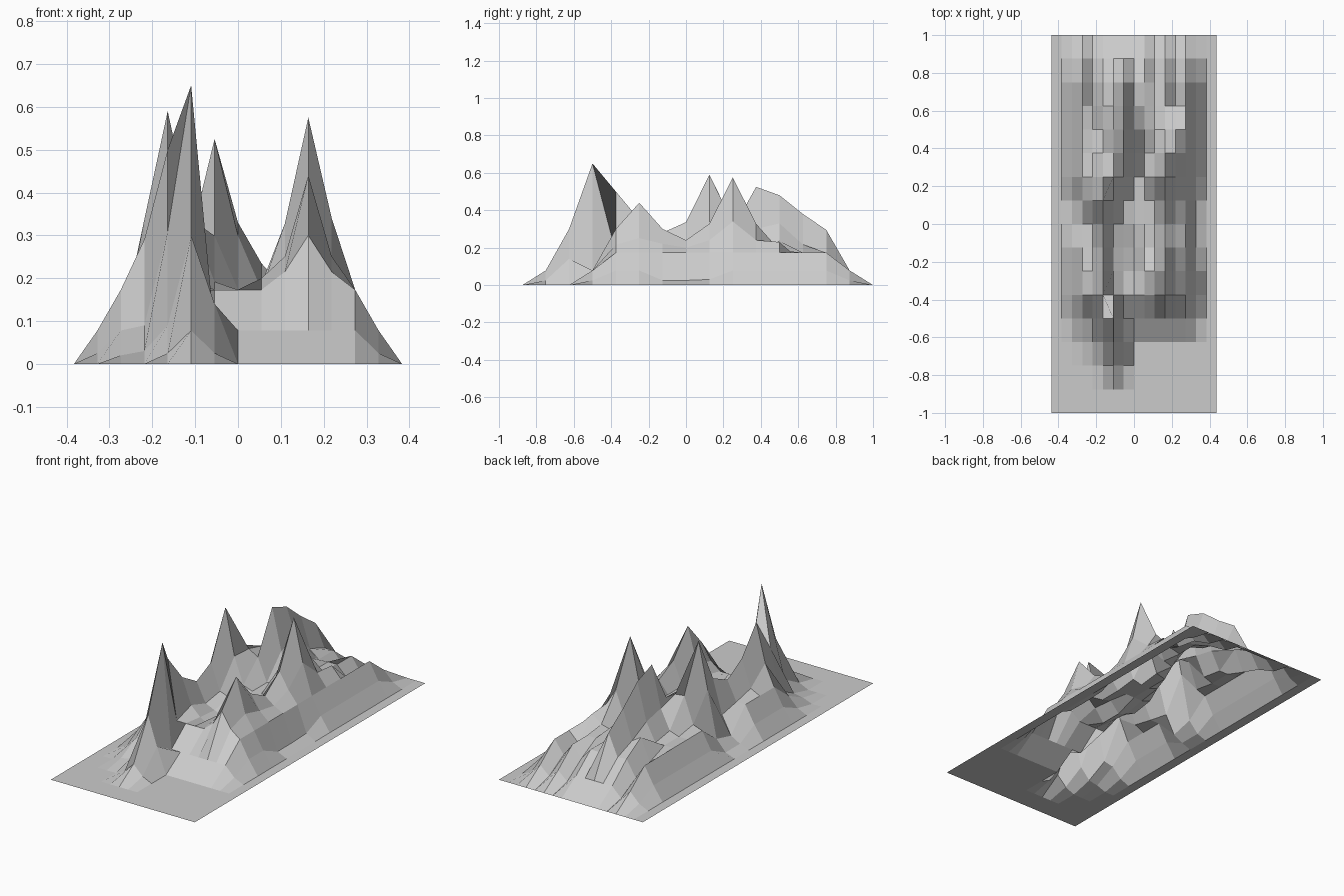
import bpy, bmesh

if "Cube" in bpy.data.objects:
    bpy.data.objects.remove(bpy.data.objects["Cube"])

# Terrain sheet: 16 x 16 cells, stretched along y
N = 16
DX, DY = 0.875 / N, 2.0 / N
FALL = 0.57

# Ridge summits as (column, row, height), counted in cells from the centre
left_ridge = [(-2, -4, .65), (-3, -3, .50), (-3, -2, .35), (-3, -1, .28),
              (-3, 0, .30), (-3, 1, .59), (-2, 2, .33)]
back_ridge = [(-1, 3, .525), (-1, 4, .48), (-1, 5, .38), (-1, 6, .295)]
right_ridge = [(3, -3, .30), (3, -2, .44), (3, -1, .30), (3, 0, .24),
               (3, 1, .32), (3, 2, .575), (4, 4, .23)]
summits = left_ridge + back_ridge + right_ridge

# Hollows, gullies and foot points that override the general slope, by row
fixed = {
    -6: {-3: .025, -2: .078, -1: .025},
    -5: {-5: .02, -4: .03, -3: .09, -2: .30, -1: .14},
    -4: {-4: .09, -3: .31},
    -3: {-4: .29, 2: .215, 4: .215},
    -2: {-1: .16, 0: .13, 1: .20},
    -1: {-1: .15, 0: .13, 1: .19, 4: .22, 6: .025},
    0: {-6: .02, -5: .05, -4: .15, 4: .20, 6: .025},
    1: {-6: .02, -5: .08, 4: .24, 6: .03},
    2: {4: .34},
    3: {4: .24},
    4: {0: .33, 1: .235},
    5: {-4: .13, -3: .25, 4: .12},
    6: {-4: .09, -3: .18, 2: .11, 4: .10},
    7: {-4: .025, 2: .03, 4: .03},
}


def rim_cap(i, j):
    """Highest value allowed by the stepped skirt around the hills."""
    steps = (0, .078, .173, .30)
    side, front, back = 7 - abs(i), j + 5, 8 - j
    a, b = min(side, 3), min(front, back, 3)
    if min(a, b) <= 0:
        return 0
    if a == 1 and b == 1:
        return .025
    if side > 2 and front > 2 and back > 1:
        return 1
    return min(steps[a], steps[b])


def height(i, j):
    if i in fixed.get(j, {}):
        return fixed[j][i]
    slope = max(h * FALL ** (abs(i - a) + abs(j - b)) for a, b, h in summits)
    if (i, j, slope) in summits:
        return slope
    # Low shelf joining the ridges
    return min(max(slope, .173), rim_cap(i, j))


bm = bmesh.new()
half = N // 2
grid = [[bm.verts.new((i * DX, j * DY, height(i, j)))
         for i in range(-half, half + 1)] for j in range(-half, half + 1)]
for r in range(N):
    for c in range(N):
        bm.faces.new((grid[r][c], grid[r][c + 1], grid[r + 1][c + 1], grid[r + 1][c]))

mesh = bpy.data.meshes.new("mountain_terrain")
bm.to_mesh(mesh)
bm.free()
terrain = bpy.data.objects.new("mountain_terrain", mesh)
bpy.context.collection.objects.link(terrain)
